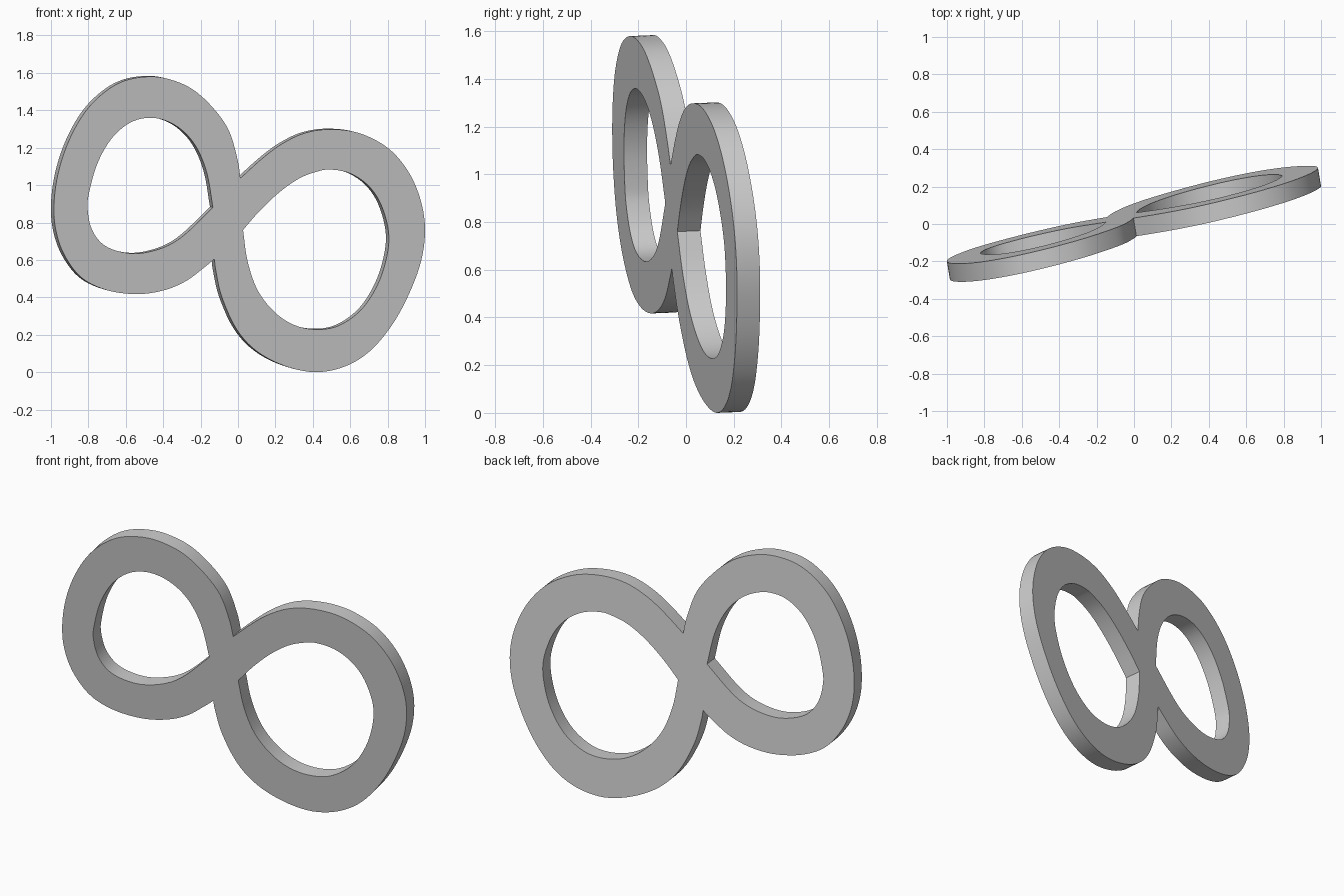
import bpy, bmesh
from mathutils import Vector

# Outline of the front face as (x, z) points; arcs meet at sharp corners
left_outer = [(.013, 1.037), (-.003, 1.139), (-.05, 1.294), (-.137, 1.417), (-.244, 1.513),
              (-.357, 1.563), (-.469, 1.58), (-.603, 1.559), (-.716, 1.495), (-.818, 1.39),
              (-.903, 1.24), (-.96, 1.07), (-.984, .898), (-.973, .754), (-.925, .62),
              (-.834, .503), (-.7, .438), (-.539, .417), (-.394, .438), (-.276, .488),
              (-.18, .56), (-.126, .604)]
right_outer = [(-.126, .604), (-.118, .54), (-.086, .401), (-.008, .23), (.1, .112),
               (.25, .033), (.415, 0), (.571, .03), (.705, .112), (.823, .251),
               (.914, .417), (.979, .594), (1.0, .765), (.975, .925), (.909, 1.075),
               (.802, 1.198), (.651, 1.277), (.496, 1.298), (.357, 1.278), (.233, 1.219),
               (.126, 1.139), (.013, 1.037)]
left_hole = [(-.134, .88), (-.165, 1.059), (-.217, 1.193), (-.287, 1.283), (-.375, 1.34),
             (-.475, 1.36), (-.58, 1.332), (-.678, 1.246), (-.753, 1.112), (-.797, .955),
             (-.804, .87), (-.782, .765), (-.725, .686), (-.635, .645), (-.525, .635),
             (-.394, .668), (-.285, .735), (-.134, .88)]
right_hole = [(.027, .76), (.115, .861), (.223, .963), (.33, 1.037), (.426, 1.073),
              (.496, 1.083), (.598, 1.063), (.694, 1.0), (.764, .898), (.805, .75),
              (.796, .62), (.748, .471), (.662, .337), (.544, .251), (.426, .228),
              (.303, .251), (.196, .321), (.105, .438), (.051, .594), (.027, .76)]


def smooth_arc(points, steps=5):
    """Catmull-Rom samples along an open arc, last point left out."""
    p = [Vector(q) for q in points]
    p = [2 * p[0] - p[1]] + p + [2 * p[-1] - p[-2]]
    out = []
    for a, b, c, d in zip(p, p[1:], p[2:], p[3:]):
        for i in range(steps):
            t = i / steps
            out.append(.5 * (2 * b + (c - a) * t + (2 * a - 5 * b + 4 * c - d) * t * t
                             + (3 * b - a - 3 * c + d) * t ** 3))
    return out


# Front face in its tilted plane, with two holes
bm = bmesh.new()
edges = []
for loop in (smooth_arc(left_outer) + smooth_arc(right_outer),
             smooth_arc(left_hole), smooth_arc(right_hole)):
    vs = [bm.verts.new((x, .2457 * x - .092 * z + .027, z)) for x, z in loop]
    edges += [bm.edges.new((vs[i - 1], vs[i])) for i in range(len(vs))]
bmesh.ops.triangle_fill(bm, edges=edges, use_beauty=True, normal=(.24, -.97, -.09))

# Thickness towards the back
ext = bmesh.ops.extrude_face_region(bm, geom=bm.faces[:], use_keep_orig=True)
bmesh.ops.translate(bm, vec=(-.016, .097, .004),
                    verts=[g for g in ext["geom"] if isinstance(g, bmesh.types.BMVert)])
bmesh.ops.recalc_face_normals(bm, faces=bm.faces[:])

mesh = bpy.data.meshes.new("figure_eight_band")
bm.to_mesh(mesh)
bm.free()
band = bpy.data.objects.new("figure_eight_band", mesh)
bpy.context.collection.objects.link(band)
bpy.context.view_layer.objects.active = band
band.select_set(True)
bpy.ops.object.shade_smooth_by_angle()
